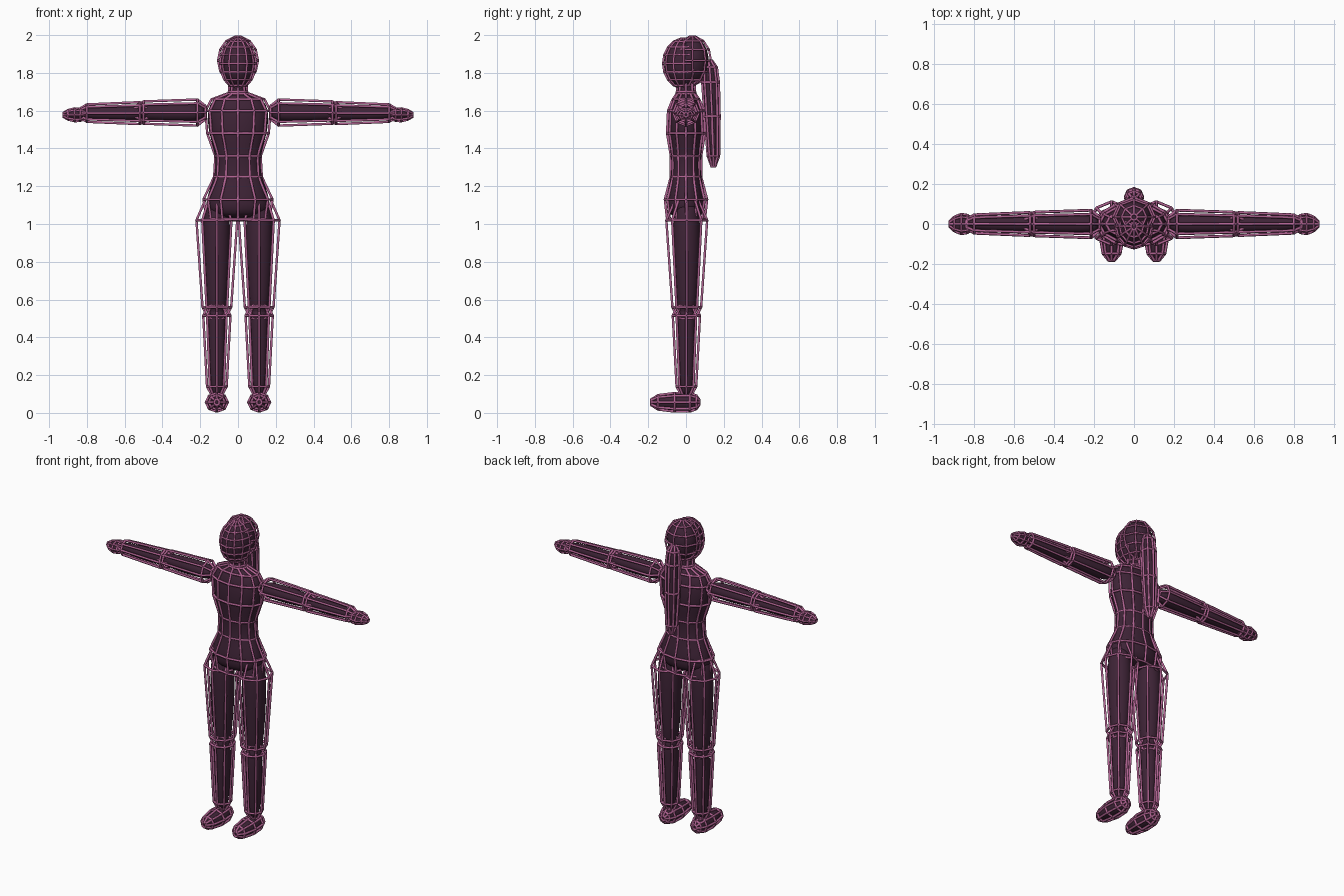
import bpy, bmesh, math

if "Cube" in bpy.data.objects:
    bpy.data.objects.remove(bpy.data.objects["Cube"])


def material(name, rgb):
    m = bpy.data.materials.new(name)
    m.diffuse_color = (*rgb, 1)
    m.use_nodes = True
    m.node_tree.nodes["Principled BSDF"].inputs["Base Color"].default_value = m.diffuse_color
    return m


PLUM = material("dark plum", (0.048, 0.017, 0.037))
PINK = material("pink wire", (0.44, 0.125, 0.29))
ORDER = {"X": (1, 2, 0), "Y": (0, 2, 1), "Z": (0, 1, 2)}


def loft(name, rings, axis, sides, scale):
    """Skin rings of (position, radius 1, radius 2, centre 1, centre 2) along an axis."""
    bm = bmesh.new()
    loops = []
    for t, r1, r2, c1, c2 in rings:
        loop = []
        for i in range(sides):
            a = 2 * math.pi * i / sides
            p = [0, 0, 0]
            for k, v in zip(ORDER[axis], (c1 + r1 * scale * math.cos(a),
                                          c2 + r2 * scale * math.sin(a), t)):
                p[k] = v
            loop.append(bm.verts.new(p))
        loops.append(loop)
    for lo, hi in zip(loops, loops[1:]):
        for i in range(sides):
            j = (i + 1) % sides
            bm.faces.new((lo[i], lo[j], hi[j], hi[i]))
    bm.faces.new(loops[0])
    bm.faces.new(loops[-1])
    bmesh.ops.recalc_face_normals(bm, faces=bm.faces)
    me = bpy.data.meshes.new(name)
    bm.to_mesh(me)
    bm.free()
    return me


def add(name, data, mat, mirror):
    data.materials.append(mat)
    ob = bpy.data.objects.new(name, data)
    bpy.context.collection.objects.link(ob)
    if mirror:
        ob.modifiers.new("mirror", "MIRROR")
    return ob


def rods(name, mesh, radius):
    """Round rod along every edge of a mesh."""
    cu = bpy.data.curves.new(name, "CURVE")
    cu.dimensions = "3D"
    cu.bevel_depth = radius
    cu.bevel_resolution = 1
    cu.use_fill_caps = True
    for e in mesh.edges:
        sp = cu.splines.new("POLY")
        sp.points.add(1)
        for point, v in zip(sp.points, e.vertices):
            point.co = (*mesh.vertices[v].co, 1)
    return cu


def part(name, rings, axis="Z", sides=8, shrink=1.0, mirror=False, radius=0.0072):
    """Smooth solid core plus an open cage of rods around it."""
    core = add(name, loft(name, rings, axis, sides, shrink), PLUM, mirror)
    sub = core.modifiers.new("smooth", "SUBSURF")
    sub.levels = sub.render_levels = 2
    for f in core.data.polygons:
        f.use_smooth = True
    shape = loft(name + "_shape", rings, axis, sides, 1.0)
    add(name + "_cage", rods(name + "_cage", shape, radius), PINK, mirror)
    bpy.data.meshes.remove(shape)


def ellipsoid_rings(cy, cz, rx, ry, rz, n):
    rings = []
    for i in range(n + 1):
        a = math.pi * (0.05 + 0.9 * i / n)
        rings.append((cz - rz * math.cos(a), rx * math.sin(a), ry * math.sin(a), 0, cy))
    return rings


def round_rings(pairs, c1, c2):
    return [(t, r, r, c1, c2) for t, r in pairs]


# Torso and neck
part("torso", [(z, rx, ry, 0, 0) for z, rx, ry in (
    (1.025, .165, .10), (1.13, .183, .112), (1.25, .126, .08), (1.36, .12, .08),
    (1.48, .163, .10), (1.60, .172, .095), (1.66, .14, .07), (1.69, .06, .05))],
    sides=12)
part("neck", round_rings(((1.66, .05), (1.70, .048), (1.75, .045)), 0, 0))

# Head, hair cap and ponytail
part("head", ellipsoid_rings(-.012, 1.85, .095, .11, .133, 8), sides=12, radius=.006)
part("hair_cap", ellipsoid_rings(.035, 1.866, .106, .097, .128, 6), radius=.006)
part("ponytail", [(z, rx, ry, 0, y) for z, rx, ry, y in (
    (1.305, .01, .01, .145), (1.36, .034, .03, .145), (1.57, .043, .04, .138),
    (1.75, .043, .044, .13), (1.83, .036, .038, .125), (1.865, .016, .018, .12))])

# Arms and hands
part("upper_arm", round_rings(((.172, .035), (.215, .069), (.50, .059), (.55, .03)), 0, 1.59),
     "X", shrink=.84, mirror=True)
part("forearm", round_rings(((.47, .03), (.52, .058), (.80, .046), (.84, .022)), 0, 1.587),
     "X", shrink=.84, mirror=True)
part("hand", [(x, ry, rz, 0, 1.578) for x, ry, rz in (
    (.795, .02, .016), (.835, .045, .033), (.865, .05, .035), (.90, .036, .026),
    (.924, .012, .012))], "X", mirror=True, radius=.006)

# Legs and feet
part("thigh", round_rings(((1.13, .06), (1.02, .108), (.56, .076), (.50, .045)), .112, .004),
     shrink=.82, mirror=True)
part("shin", round_rings(((.57, .045), (.515, .072), (.14, .052), (.095, .028)), .112, .002),
     shrink=.84, mirror=True)
part("foot", [(y, rx, rz, .112, .056) for y, rx, rz in (
    (-.183, .014, .016), (-.148, .043, .038), (-.06, .058, .049), (.02, .052, .049),
    (.055, .036, .036), (.07, .015, .015))], "Y", mirror=True)
